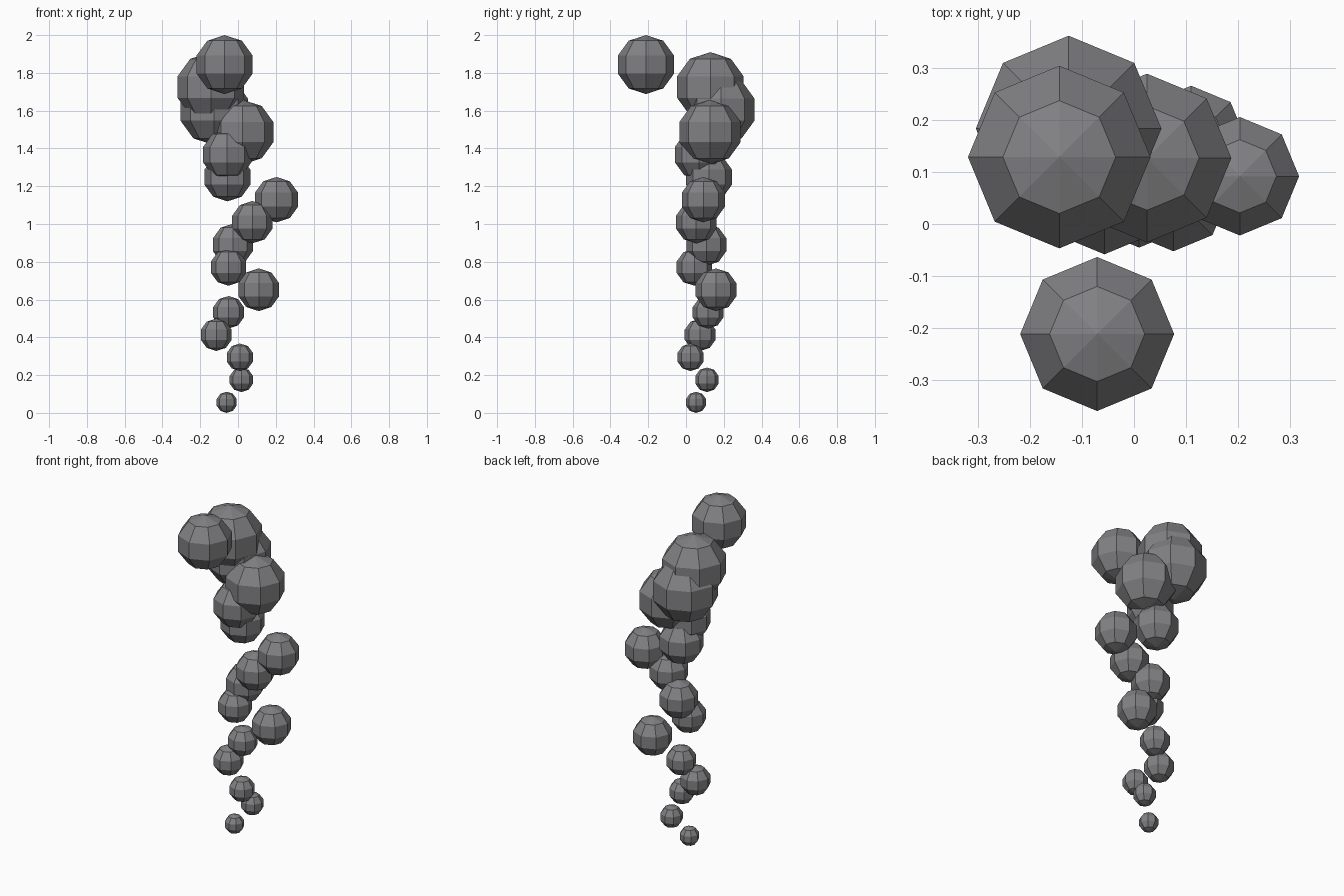
import bpy

# One flat smoke-grey colour
grey = bpy.data.materials.new("smoke_grey")
grey.diffuse_color = (0.22, 0.22, 0.23, 1.0)

# Puffs from bottom to top: x, y, radius (heights are evenly spaced)
puffs = [
    (-0.06, 0.053, 0.056), (0.018, 0.111, 0.065), (0.01, 0.024, 0.073),
    (-0.115, 0.075, 0.086), (-0.05, 0.117, 0.086), (0.11, 0.159, 0.113),
    (-0.05, 0.044, 0.098), (-0.027, 0.108, 0.111), (0.076, 0.054, 0.112),
    (0.204, 0.092, 0.120), (-0.056, 0.122, 0.128), (-0.057, 0.069, 0.134),
    (0.025, 0.127, 0.171), (-0.126, 0.184, 0.188), (-0.144, 0.129, 0.185),
    (-0.071, -0.212, 0.156),
]
z_first, z_last = 0.056, 1.844
step = (z_last - z_first) / (len(puffs) - 1)

# Low-poly smoke puffs, flat shaded
for i, (x, y, r) in enumerate(puffs):
    bpy.ops.mesh.primitive_uv_sphere_add(
        segments=8, ring_count=5, radius=r, location=(x, y, z_first + i * step))
    puff = bpy.context.object
    puff.name = f"smoke_puff_{i + 1:02d}"
    puff.data.materials.append(grey)
